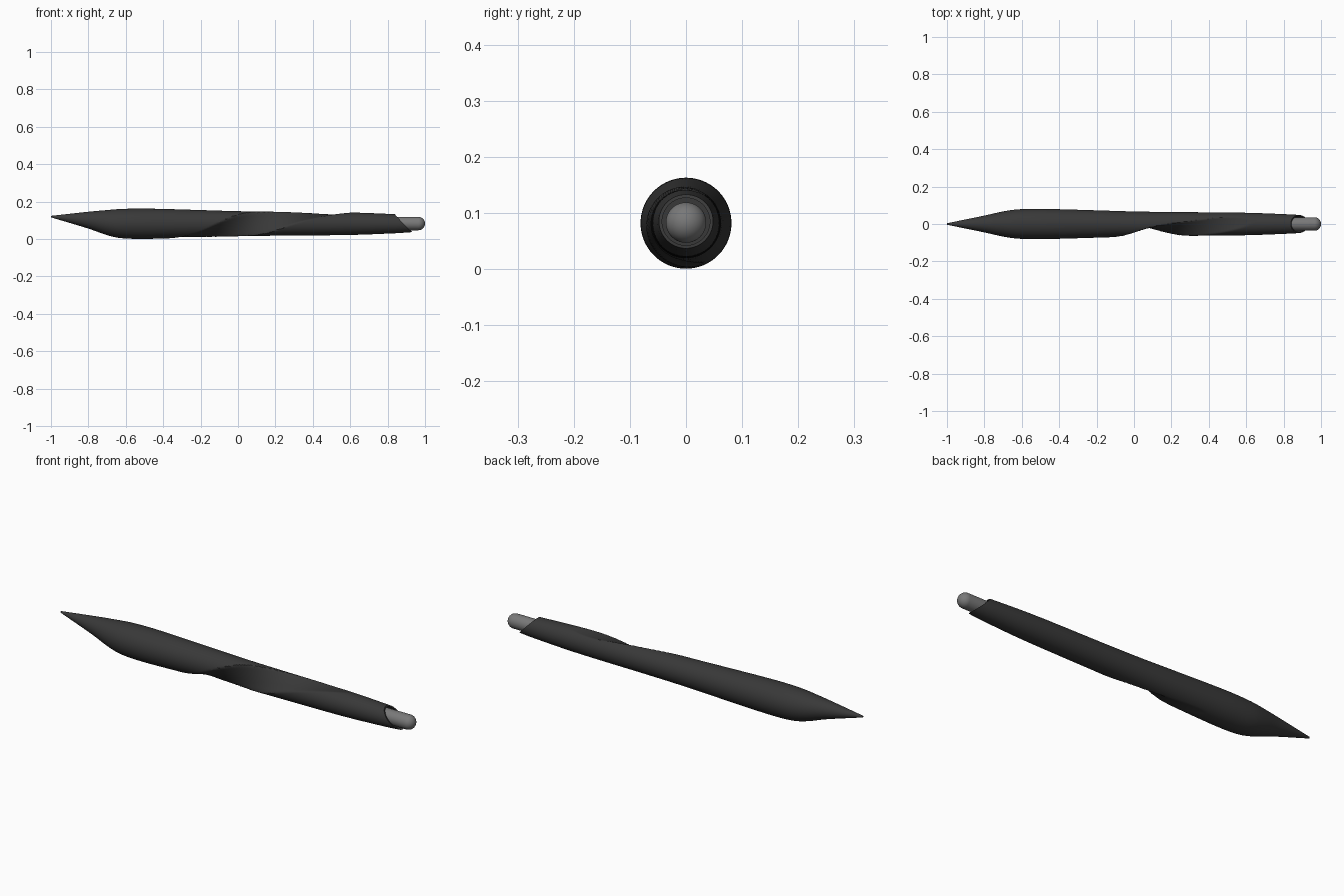
import bpy, bmesh, math

if "Cube" in bpy.data.objects:
    bpy.data.objects.remove(bpy.data.objects["Cube"])

ZC = 0.082          # height of the long axis
N = 96              # sides around the body


def material(name, v):
    m = bpy.data.materials.new(name)
    m.diffuse_color = (v, v, v, 1)
    m.use_nodes = True
    m.node_tree.nodes["Principled BSDF"].inputs["Base Color"].default_value = m.diffuse_color
    return m


def interp(table, x, col):
    """Smooth (Catmull-Rom style) lookup in a small table keyed on x."""
    if x <= table[0][0]:
        return table[0][col]
    if x >= table[-1][0]:
        return table[-1][col]

    def slope(k):
        a, b = table[max(k - 1, 0)], table[min(k + 1, len(table) - 1)]
        return (b[col] - a[col]) / (b[0] - a[0])
    for i in range(len(table) - 1):
        a, b = table[i], table[i + 1]
        if a[0] <= x <= b[0]:
            h = b[0] - a[0]
            t = (x - a[0]) / h
            return ((2*t**3 - 3*t*t + 1) * a[col] + (t**3 - 2*t*t + t) * h * slope(i)
                    + (3*t*t - 2*t**3) * b[col] + (t**3 - t*t) * h * slope(i + 1))


# x, radius, centre height of the round body
PROFILE = [(-1, .004, .12), (-.8, .045, .101), (-.7, .067, .088), (-.63, .0775, .083),
           (-.53, .081, .082), (-.4, .079, .082), (-.2, .073, .082), (0, .067, .082),
           (.2, .064, .082), (.6, .060, .082), (.84, .051, .082), (.93, .045, .082)]
# x, facing angle of the twisted flat, its distance from the axis / radius
TWIST = [(-.42, 290, 1.02), (-.2, 250, .82), (-.1, 225, .64), (.08, 180, .33),
         (.3, 128, .62), (.5, 92, .79), (.65, 75, 1.02)]


def point(x, ang):
    r = interp(PROFILE, x, 1)
    if TWIST[0][0] < x < TWIST[-1][0]:
        c = math.cos(ang - math.radians(interp(TWIST, x, 1)))
        d = interp(TWIST, x, 2) * r
        if c > 0:
            r = min(r, d / c)
    return x, r * math.cos(ang), interp(PROFILE, x, 2) + r * math.sin(ang)


def end_x(z):
    """Slanted cut plane at the back end."""
    return .885 - (z - ZC) * .97


# twisted body
bm = bmesh.new()
rings = []
STEPS = 150
for i in range(STEPS + 1):
    s = -1 + 1.885 * i / STEPS
    t = max(0, (s - .68) / (.885 - .68))
    ring = []
    for k in range(N):
        a = 2 * math.pi * k / N
        x, y, z = point(s, a)
        if t > 0:
            x = .68 + (end_x(z) - .68) * t
            x, y, z = point(x, a)
        ring.append(bm.verts.new((x, y, z)))
    rings.append(ring)
# thin rim, then the socket wall around the rod
rings.append([bm.verts.new((end_x(ZC + (v.co.z - ZC) * .88), v.co.y * .88,
                            ZC + (v.co.z - ZC) * .88)) for v in rings[-1]])
rings.append([bm.verts.new((.8, v.co.y, v.co.z)) for v in rings[-1]])
for a, b in zip(rings, rings[1:]):
    for k in range(N):
        bm.faces.new((a[k], a[(k + 1) % N], b[(k + 1) % N], b[k]))
bm.faces.new(rings[0])
bm.faces.new(rings[-1])
bmesh.ops.recalc_face_normals(bm, faces=bm.faces)
body_mesh = bpy.data.meshes.new("twisted_body")
bm.to_mesh(body_mesh)
bm.free()
body = bpy.data.objects.new("twisted_body", body_mesh)
bpy.context.collection.objects.link(body)
body_mesh.materials.append(material("charcoal", .04))

# rod with rounded end
R = .036
prof = [(.78, 0), (.78, R)] + [(1 - R + R * math.sin(q * math.pi / 24),
                                R * math.cos(q * math.pi / 24)) for q in range(13)]
bm = bmesh.new()
vs = [bm.verts.new((x, r, 0)) for x, r in prof]
es = [bm.edges.new(p) for p in zip(vs, vs[1:])]
bmesh.ops.spin(bm, geom=vs + es, cent=(0, 0, 0), axis=(1, 0, 0),
               angle=2 * math.pi, steps=48)
bmesh.ops.remove_doubles(bm, verts=bm.verts, dist=1e-5)
bmesh.ops.recalc_face_normals(bm, faces=bm.faces)
rod_mesh = bpy.data.meshes.new("end_rod")
bm.to_mesh(rod_mesh)
bm.free()
rod = bpy.data.objects.new("end_rod", rod_mesh)
rod.location.z = ZC + .001
bpy.context.collection.objects.link(rod)
rod_mesh.materials.append(material("mid grey", .19))

# smooth shading with crisp cut edges
for ob in (body, rod):
    bpy.ops.object.select_all(action='DESELECT')
    ob.select_set(True)
    bpy.context.view_layer.objects.active = ob
    bpy.ops.object.shade_smooth_by_angle(angle=math.radians(30))
